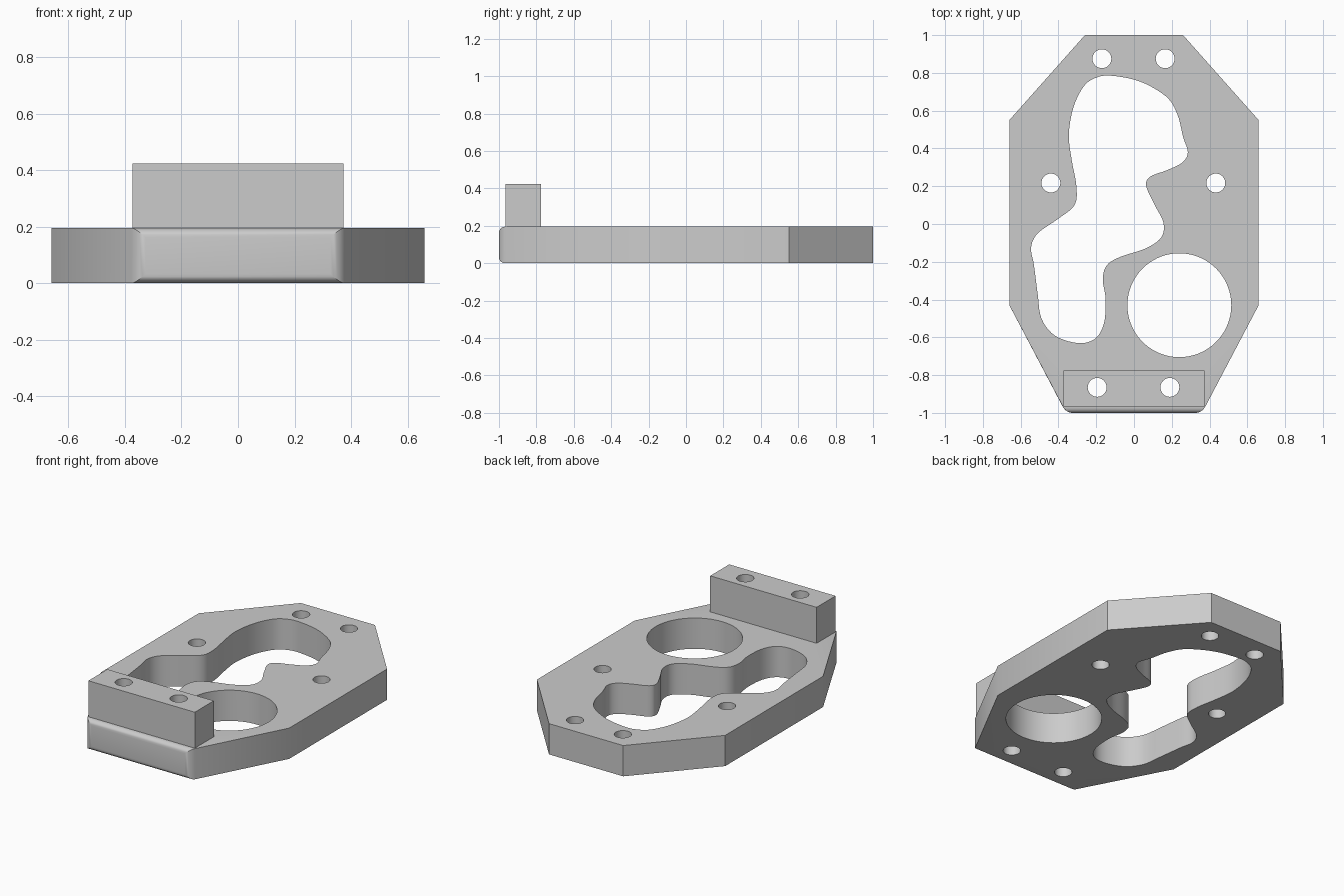
import bpy
import bmesh
import math
from mathutils import Vector

if "Cube" in bpy.data.objects:
    bpy.data.objects.remove(bpy.data.objects["Cube"], do_unlink=True)

PLATE_TOP = 0.195
BLOCK_TOP = 0.423

grey = bpy.data.materials.new("machined grey")
grey.use_nodes = True
colour = (0.6, 0.6, 0.6, 1)
grey.diffuse_color = colour
grey.node_tree.nodes["Principled BSDF"].inputs["Base Color"].default_value = colour


def prism(name, outline, bottom, top, round_front=0):
    """Extrude a closed outline upwards, optionally rounding the front face edges."""
    bm = bmesh.new()
    face = bm.faces.new([bm.verts.new((x, y, bottom)) for x, y in outline])
    grown = bmesh.ops.extrude_face_region(bm, geom=[face])["geom"]
    moved = [g for g in grown if isinstance(g, bmesh.types.BMVert)]
    bmesh.ops.translate(bm, verts=moved, vec=(0, 0, top - bottom))
    bmesh.ops.recalc_face_normals(bm, faces=bm.faces)
    if round_front:
        front = min(v.co.y for v in bm.verts) + 0.001
        edges = [e for e in bm.edges if all(v.co.y < front for v in e.verts)]
        bmesh.ops.bevel(bm, geom=edges, offset=round_front, segments=5,
                        profile=0.5, affect="EDGES")
    mesh = bpy.data.meshes.new(name)
    bm.to_mesh(mesh)
    bm.free()
    mesh.materials.append(grey)
    obj = bpy.data.objects.new(name, mesh)
    bpy.context.collection.objects.link(obj)
    return obj


def circle(x, y, radius, sides):
    angles = [math.tau * i / sides for i in range(sides)]
    return [(x + radius * math.cos(a), y + radius * math.sin(a)) for a in angles]


def smooth_loop(points, steps=5):
    """Closed flowing curve through the given points."""
    pts = [Vector(p) for p in points]
    count = len(pts)
    loop = []
    for i in range(count):
        a, b, c, d = (pts[(i + k) % count] for k in (-1, 0, 1, 2))
        for s in range(steps):
            t = s / steps
            loop.append(tuple(b + (c - a) * t / 2
                              + (a * 2 - b * 5 + c * 4 - d) * t * t / 2
                              + (b * 3 - a - c * 3 + d) * t ** 3 / 2))
    return loop


def cut(target, outlines):
    """Cut vertical through-openings, then discard the cutters."""
    cutters = []
    for outline in outlines:
        cutter = prism("cutter", outline, -0.1, 0.6)
        cutter.hide_render = True
        mod = target.modifiers.new("opening", "BOOLEAN")
        mod.operation = "DIFFERENCE"
        mod.solver = "EXACT"
        mod.object = cutter
        cutters.append(cutter)
    bpy.ops.object.select_all(action="DESELECT")
    target.select_set(True)
    bpy.context.view_layer.objects.active = target
    for mod in list(target.modifiers):
        bpy.ops.object.modifier_apply(modifier=mod.name)
    for cutter in cutters:
        bpy.data.objects.remove(cutter, do_unlink=True)
    bpy.ops.object.shade_smooth_by_angle(angle=math.radians(30))


# Eight-sided plate, mirrored from its left half
half = [(0.36, -1), (0.66, -0.43), (0.66, 0.55), (0.26, 1)]
plate = prism("base_plate", half + [(-x, y) for x, y in reversed(half)],
              0, PLATE_TOP, round_front=0.033)

# Raised block along the front edge
block = prism("front_block",
              [(-0.373, -0.965), (0.373, -0.965), (0.373, -0.775), (-0.373, -0.775)],
              PLATE_TOP, BLOCK_TOP)

# Winding freeform opening
winding = smooth_loop([
    (-0.12, 0.785), (0.03, 0.755), (0.17, 0.675), (0.23, 0.58), (0.26, 0.46),
    (0.285, 0.38), (0.255, 0.325), (0.175, 0.285), (0.085, 0.25), (0.065, 0.2),
    (0.11, 0.1), (0.155, 0.01), (0.145, -0.07), (0.06, -0.13), (-0.075, -0.175),
    (-0.145, -0.22), (-0.165, -0.295), (-0.15, -0.4), (-0.16, -0.53),
    (-0.21, -0.61), (-0.3, -0.63), (-0.42, -0.59), (-0.49, -0.5), (-0.51, -0.37),
    (-0.53, -0.215), (-0.545, -0.125), (-0.51, -0.05), (-0.405, 0.025),
    (-0.315, 0.1), (-0.305, 0.2), (-0.33, 0.34), (-0.345, 0.475),
    (-0.32, 0.62), (-0.265, 0.73), (-0.2, 0.775)])

# Round bore and bolt holes
bore = circle(0.24, -0.43, 0.275, 72)
front_holes = [circle(x, -0.865, 0.05, 32) for x in (-0.195, 0.19)]
other_holes = [circle(x, y, 0.05, 32) for x, y in
               ((-0.17, 0.875), (0.165, 0.875), (-0.44, 0.217), (0.433, 0.217))]

cut(plate, [winding, bore] + front_holes + other_holes)
cut(block, front_holes)
